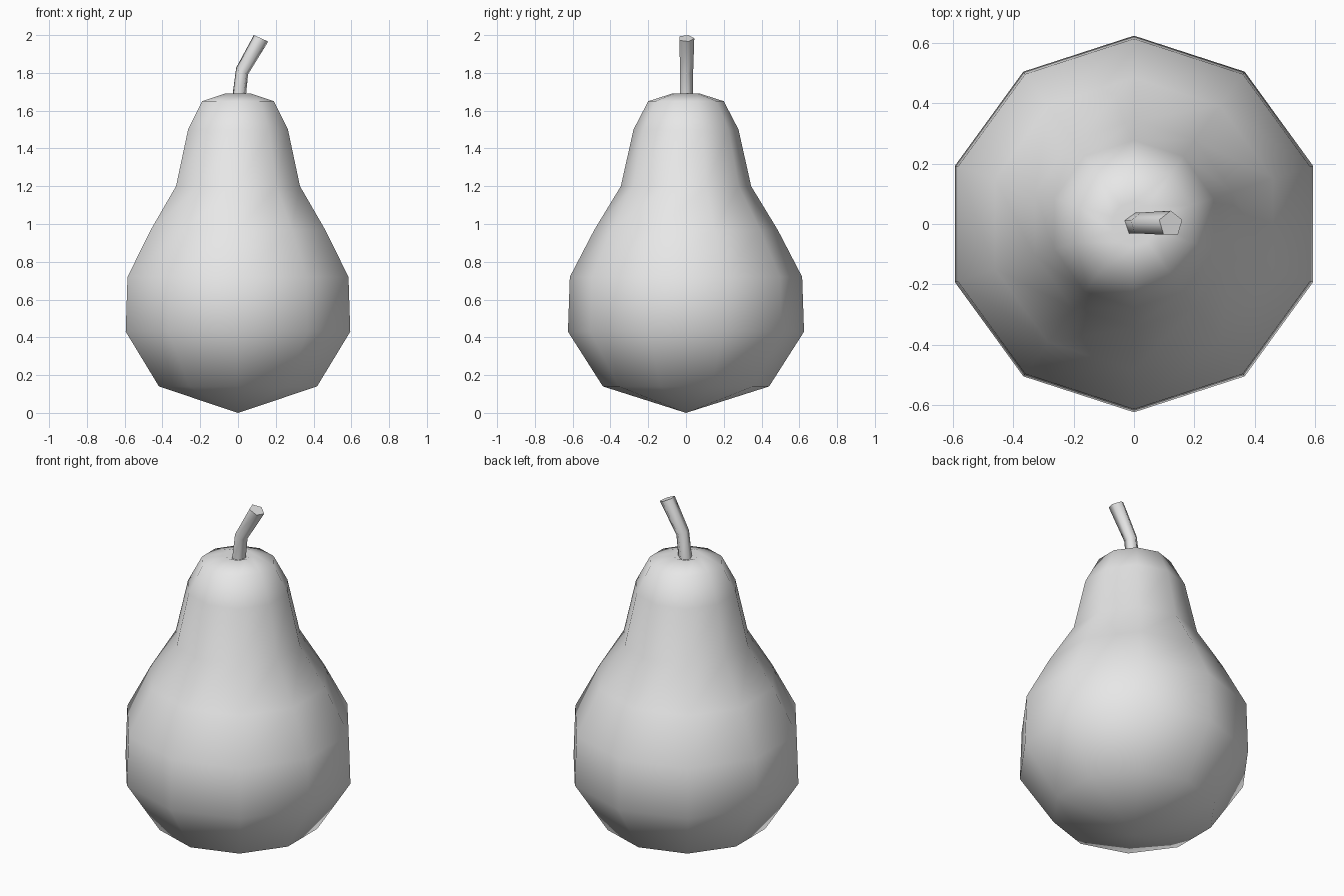
import bpy, bmesh
from math import sin, cos, pi
from mathutils import Vector, Matrix

if "Cube" in bpy.data.objects:
    bpy.data.objects.remove(bpy.data.objects["Cube"], do_unlink=True)

grey = bpy.data.materials.new("pale_grey")
grey.use_nodes = True
grey.diffuse_color = (0.8, 0.8, 0.8, 1)
grey.node_tree.nodes["Principled BSDF"].inputs["Base Color"].default_value = (0.8, 0.8, 0.8, 1)


def ring(bm, sides, radius, centre, tilt=0.0):
    """Polygon ring with one corner towards +y, leaned towards +x by tilt."""
    lean = Matrix.Rotation(tilt, 3, "Y")
    angles = [pi / 2 + 2 * pi * i / sides for i in range(sides)]
    return [bm.verts.new(Vector(centre) + lean @ Vector((radius * cos(a), radius * sin(a), 0)))
            for a in angles]


def bridge(bm, lower, upper):
    n = len(lower)
    for i in range(n):
        j = (i + 1) % n
        bm.faces.new((lower[i], lower[j], upper[j], upper[i]))


def fan(bm, loop, z):
    """Close a ring with triangles to a point on the axis."""
    tip = bm.verts.new((0, 0, z))
    for i, v in enumerate(loop):
        bm.faces.new((v, loop[(i + 1) % len(loop)], tip))


def finish(bm, name):
    bmesh.ops.recalc_face_normals(bm, faces=bm.faces)
    for f in bm.faces:
        f.smooth = True
    mesh = bpy.data.meshes.new(name)
    bm.to_mesh(mesh)
    bm.free()
    mesh.materials.append(grey)
    obj = bpy.data.objects.new(name, mesh)
    bpy.context.collection.objects.link(obj)
    return obj


# Fruit body: ten-sided lathe with a pointed base and a shallow dimple on top
profile = [(0.44, 0.14), (0.625, 0.43), (0.615, 0.72), (0.485, 0.97),
           (0.345, 1.20), (0.278, 1.50), (0.20, 1.65), (0.075, 1.69)]
bm = bmesh.new()
rings = [ring(bm, 10, r, (0, 0, z)) for r, z in profile]
for low, high in zip(rings, rings[1:]):
    bridge(bm, low, high)
fan(bm, rings[0], 0.0)
fan(bm, rings[-1], 1.66)
finish(bm, "fruit_body")

# Stem: five-sided tube, bent towards +x, with a flat tip
path = [(0.038, (0.003, 0, 1.65), 0.08),
        (0.038, (0.022, 0, 1.81), 0.5),
        (0.044, (0.122, 0, 1.983), 0.42)]
bm = bmesh.new()
rings = [ring(bm, 5, *p) for p in path]
for low, high in zip(rings, rings[1:]):
    bridge(bm, low, high)
bm.faces.new(rings[0])
bm.faces.new(rings[-1])
stem = finish(bm, "stem")

# Keep the stem's cut ends crisp
bpy.ops.object.select_all(action="DESELECT")
stem.select_set(True)
bpy.context.view_layer.objects.active = stem
bpy.ops.object.shade_smooth_by_angle(angle=1.3)
